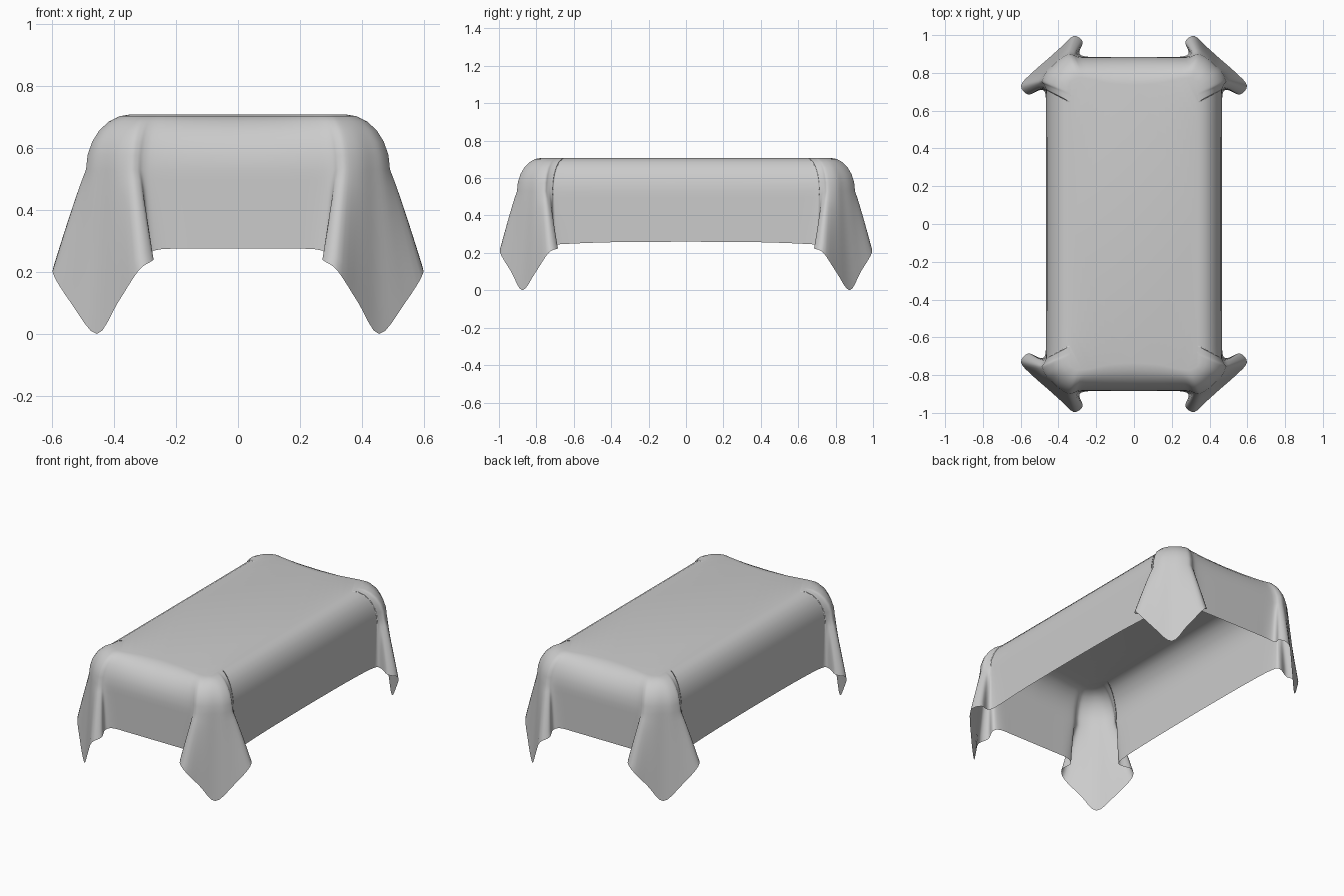
import bpy, bmesh, math
from mathutils import Vector

if "Cube" in bpy.data.objects:
    bpy.data.objects.remove(bpy.data.objects["Cube"])

TOP, SHOULDER = 0.708, 0.53

# One quarter of the cloth, outlined from the long side, round the corner, to the end
flat_edge = [(.34, 0), (.34, .4), (.34, .62), (.34, .65), (.34, .68), (.345, .70), (.345, .73),
             (.335, .755), (.315, .765), (.295, .772), (.275, .772), (.25, .77), (.22, .765),
             (.13, .745), (0, .735)]
shoulder = [(.465, 0), (.465, .4), (.466, .68), (.469, .715), (.48, .74), (.49, .76), (.47, .805),
            (.435, .84), (.395, .877), (.35, .902), (.325, .9), (.305, .89), (.27, .885),
            (.15, .885), (0, .885)]
hem = [(.465, 0, .26), (.465, .4, .257), (.466, .66, .247), (.49, .71, .24), (.56, .685, .225),
       (.598, .735, .20), (.535, .805, .095), (.455, .875, 0), (.388, .935, .1), (.32, .995, .205),
       (.272, .965, .24), (.29, .905, .258), (.25, .886, .273), (.15, .885, .275), (0, .885, .275)]


def smooth_line(pts, steps=4):
    """Catmull-Rom curve through the points."""
    out = []
    for i in range(len(pts) - 1):
        a, b, c, d = (pts[max(0, min(len(pts) - 1, k))] for k in range(i - 1, i + 3))
        for s in range(steps):
            t = s / steps
            out.append(0.5 * (2 * b + (c - a) * t + (2 * a - 5 * b + 4 * c - d) * t * t
                              + (3 * b - a - 3 * c + d) * t ** 3))
    return out + [pts[-1]]


edge_line = smooth_line([Vector((x, y, TOP)) for x, y in flat_edge])
shoulder_line = smooth_line([Vector((x, y, SHOULDER)) for x, y in shoulder])
hem_line = smooth_line([Vector(p) for p in hem])

# Rounded roll over the table edge, then the hanging drop
rings = []
for k in range(7):
    a = math.pi / 2 * k / 6
    ring = []
    for e, s in zip(edge_line, shoulder_line):
        p = e.lerp(s, math.sin(a))
        p.z = SHOULDER + (TOP - SHOULDER) * math.cos(a)
        ring.append(p)
    rings.append(ring)
for k in range(1, 9):
    t = k / 8
    ring = []
    for s, h in zip(shoulder_line, hem_line):
        p = s.lerp(h, t ** 0.92)
        p.z = s.z + (h.z - s.z) * t
        ring.append(p)
    rings.append(ring)

bm = bmesh.new()
grid = [[bm.verts.new(p) for p in ring] for ring in rings]
for r0, r1 in zip(grid, grid[1:]):
    for i in range(len(r0) - 1):
        bm.faces.new((r0[i], r1[i], r1[i + 1], r0[i + 1]))
# Flat top
bm.faces.new([bm.verts.new((0, 0, TOP))] + grid[0])
for f in bm.faces:
    f.smooth = True
bm.normal_update()

mesh = bpy.data.meshes.new("tablecloth")
bm.to_mesh(mesh)
bm.free()
cloth = bpy.data.objects.new("tablecloth", mesh)
bpy.context.collection.objects.link(cloth)

grey = bpy.data.materials.new("cloth grey")
grey.diffuse_color = (0.6, 0.6, 0.6, 1)
grey.use_nodes = True
grey.node_tree.nodes["Principled BSDF"].inputs["Base Color"].default_value = grey.diffuse_color
mesh.materials.append(grey)

# The other three quarters
mirror = cloth.modifiers.new("quarters", 'MIRROR')
mirror.use_axis = (True, True, False)
mirror.use_clip = True
mirror.merge_threshold = 0.0005
